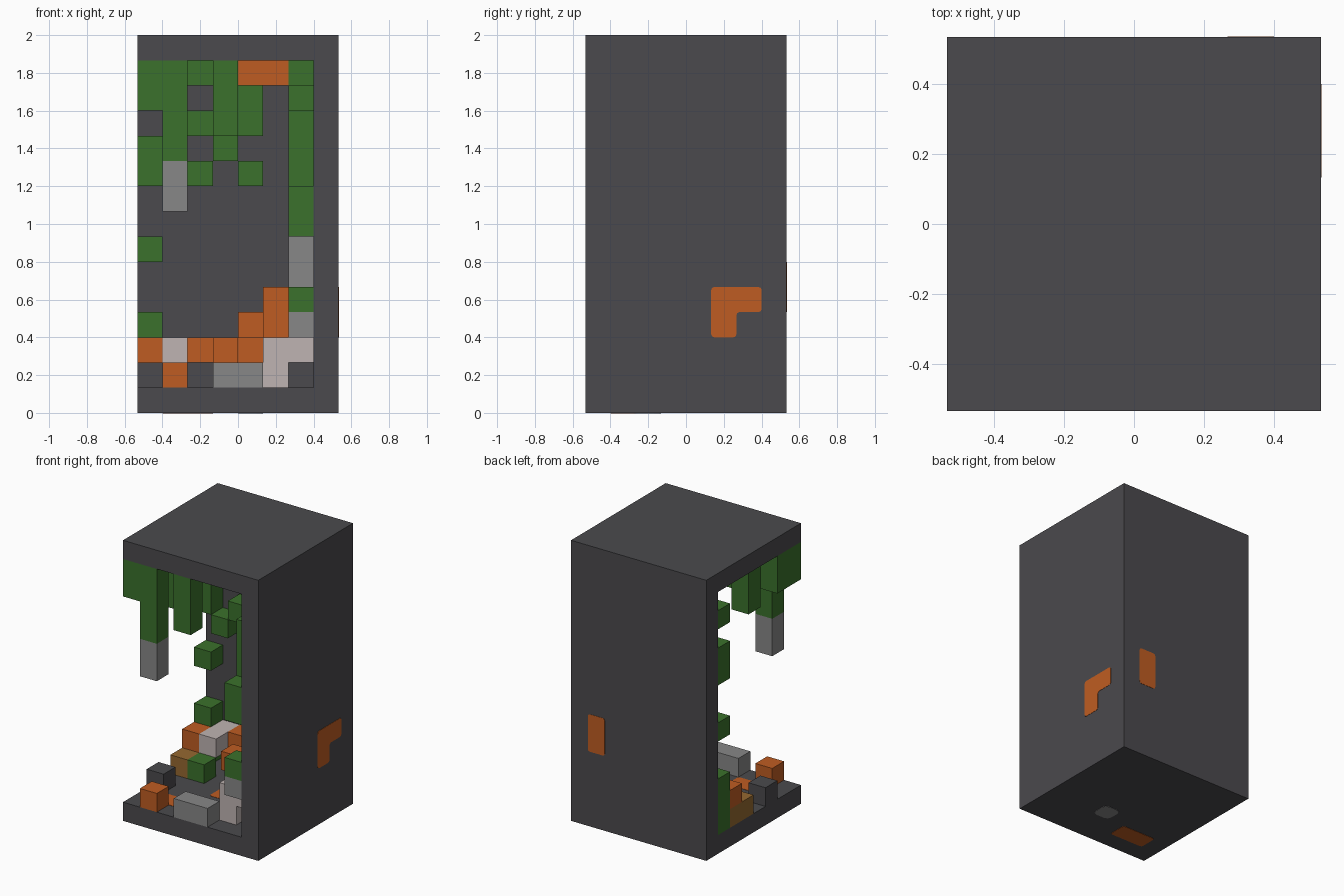
import bpy, bmesh
from mathutils import Vector

if "Cube" in bpy.data.objects:
    bpy.data.objects.remove(bpy.data.objects["Cube"], do_unlink=True)

CELL = 2 / 15                      # everything sits on a grid of cubic cells
HALF = 4 * CELL
SKIN = 0.002                       # thickness of the flush inlays


def material(name, r, g, b):
    mat = bpy.data.materials.new(name)
    mat.use_nodes = True
    mat.diffuse_color = (r, g, b, 1)
    mat.node_tree.nodes["Principled BSDF"].inputs["Base Color"].default_value = (r, g, b, 1)
    return mat


charcoal = material("charcoal", 0.070, 0.068, 0.075)
green = material("leaf green", 0.043, 0.165, 0.025)
orange = material("burnt orange", 0.52, 0.108, 0.016)
grey = material("mid grey", 0.245, 0.245, 0.245)
pale = material("pale stone", 0.52, 0.455, 0.445)
brown = material("ochre brown", 0.30, 0.14, 0.03)


def finish(name, bm, mat):
    bmesh.ops.recalc_face_normals(bm, faces=bm.faces)
    mesh = bpy.data.meshes.new(name)
    bm.to_mesh(mesh)
    bm.free()
    mesh.materials.append(mat)
    obj = bpy.data.objects.new(name, mesh)
    bpy.context.collection.objects.link(obj)
    return obj


def block(name, mat, x, y, z, wide=1, deep=1, tall=1):
    """Box whose lowest corner cell is (x, y, z), sized in cells."""
    bm = bmesh.new()
    bmesh.ops.create_cube(bm, size=1)
    size = Vector((wide, deep, tall))
    for v in bm.verts:
        v.co = (v.co * size + Vector((x, y, z)) + size / 2) * CELL - Vector((HALF, HALF, 0))
    return finish(name, bm, mat)


def inlay(name, mat, outline, normal_axis, level, side, corner=0.016):
    """Thin plate with softened corners; the outline is in cells on the other two axes."""
    bm = bmesh.new()
    axes = [a for a in range(3) if a != normal_axis]
    verts = []
    for point in outline:
        co = Vector()
        co[normal_axis] = level * CELL
        for axis, value in zip(axes, point):
            co[axis] = value * CELL
        verts.append(bm.verts.new(co - Vector((HALF, HALF, 0))))
    bm.faces.new(verts)
    bmesh.ops.bevel(bm, geom=bm.verts[:], offset=corner, segments=2,
                    affect='VERTICES', profile=0.5)
    push = Vector()
    push[normal_axis] = side * SKIN
    out = bmesh.ops.extrude_face_region(bm, geom=bm.faces[:])
    bmesh.ops.translate(bm, vec=push,
                        verts=[g for g in out["geom"] if isinstance(g, bmesh.types.BMVert)])
    return finish(name, bm, mat)


def rect(x, y, wide=1, tall=1):
    return [(x, y), (x + wide, y), (x + wide, y + tall), (x, y + tall)]


# Open case: floor, ceiling, side wall and back wall
block("case_floor", charcoal, 0, 0, 0, wide=8, deep=8)
block("case_ceiling", charcoal, 0, 0, 14, wide=8, deep=8)
block("case_side_wall", charcoal, 7, 0, 1, deep=8, tall=13)
block("case_back_wall", charcoal, 0, 7, 1, wide=7, tall=13)

# Hanging growth under the ceiling
block("hanging_corner_clump", green, 0, 0, 12, deep=2, tall=2)
block("hanging_front_stem", green, 1, 0, 10, tall=4)
block("hanging_stem_tip", grey, 1, 0, 8, tall=2)
block("hanging_middle_stem", green, 3, 0, 11, tall=3)
block("hanging_inner_stem", green, 1, 2, 11, tall=3)
block("hanging_inner_bud", green, 2, 3, 13)
block("ceiling_bar", orange, 4, 3, 13, wide=2)

# Growth on the back wall
block("wall_moss_top", green, 0, 6, 12)
block("wall_moss_upper", green, 0, 6, 9, tall=2)
block("wall_moss_middle", green, 0, 6, 6)
block("wall_moss_lower", green, 0, 6, 1, tall=3)
block("wall_bud_left", green, 1, 6, 8)
block("wall_bud_low", green, 2, 6, 9)
block("wall_bud_high", green, 2, 6, 11)
block("wall_bud_centre", green, 3, 6, 10)
block("wall_bud_right", green, 4, 6, 9)
block("wall_stem_right", green, 4, 5, 11, tall=2)

# Growth on the side wall
block("side_vine_front", green, 6, 0, 7, tall=2)
block("side_vine_long", green, 6, 1, 9, tall=3)
block("side_vine_high", green, 6, 2, 12)
block("side_vine_top", green, 6, 3, 13)
block("side_stone_tall", grey, 6, 2, 5, tall=2)
block("side_moss_low", green, 6, 0, 4)
block("side_stone_low", grey, 6, 0, 3)

# Pile of blocks on the floor
block("floor_cube_front", orange, 1, 0, 1)
block("floor_cube_dark", charcoal, 0, 2, 1)
block("floor_bar_front", grey, 3, 0, 1, wide=2)
block("pale_post", pale, 5, 1, 1, tall=2)
block("pale_arm", pale, 6, 1, 2)
block("brown_bar", brown, 0, 4, 1, deep=2)
block("pile_moss", green, 1, 4, 1)
block("pile_cube_left", orange, 0, 5, 2)
block("pale_bar", pale, 1, 5, 2, deep=2)
block("pile_cube_back", orange, 2, 6, 2)
block("pile_cube_middle", orange, 3, 4, 2)
block("pile_step_low", orange, 4, 5, 2)
block("pile_step_middle", orange, 4, 6, 3)
block("pile_step_high", orange, 5, 5, 3, wide=2, tall=2)
block("pile_wall_block", orange, 6, 6, 4, tall=2)

# Block ends showing through the case
hook = [(5, 3), (6, 3), (6, 4), (7, 4), (7, 5), (5, 5)]
inlay("side_inlay_hook", orange, hook, 0, 8, 1)
inlay("back_inlay", orange, rect(6, 4, tall=2), 1, 8, 1)
inlay("underside_inlay_orange", orange, rect(1, 1, wide=2), 2, 0, -1)
inlay("underside_inlay_grey", grey, rect(4, 2), 2, 0, -1, corner=0.035)
inlay("floor_inlay_front", orange, rect(1, 1, wide=2), 2, 1, 1)
inlay("floor_inlay_middle", orange, rect(3, 3), 2, 1, 1)
